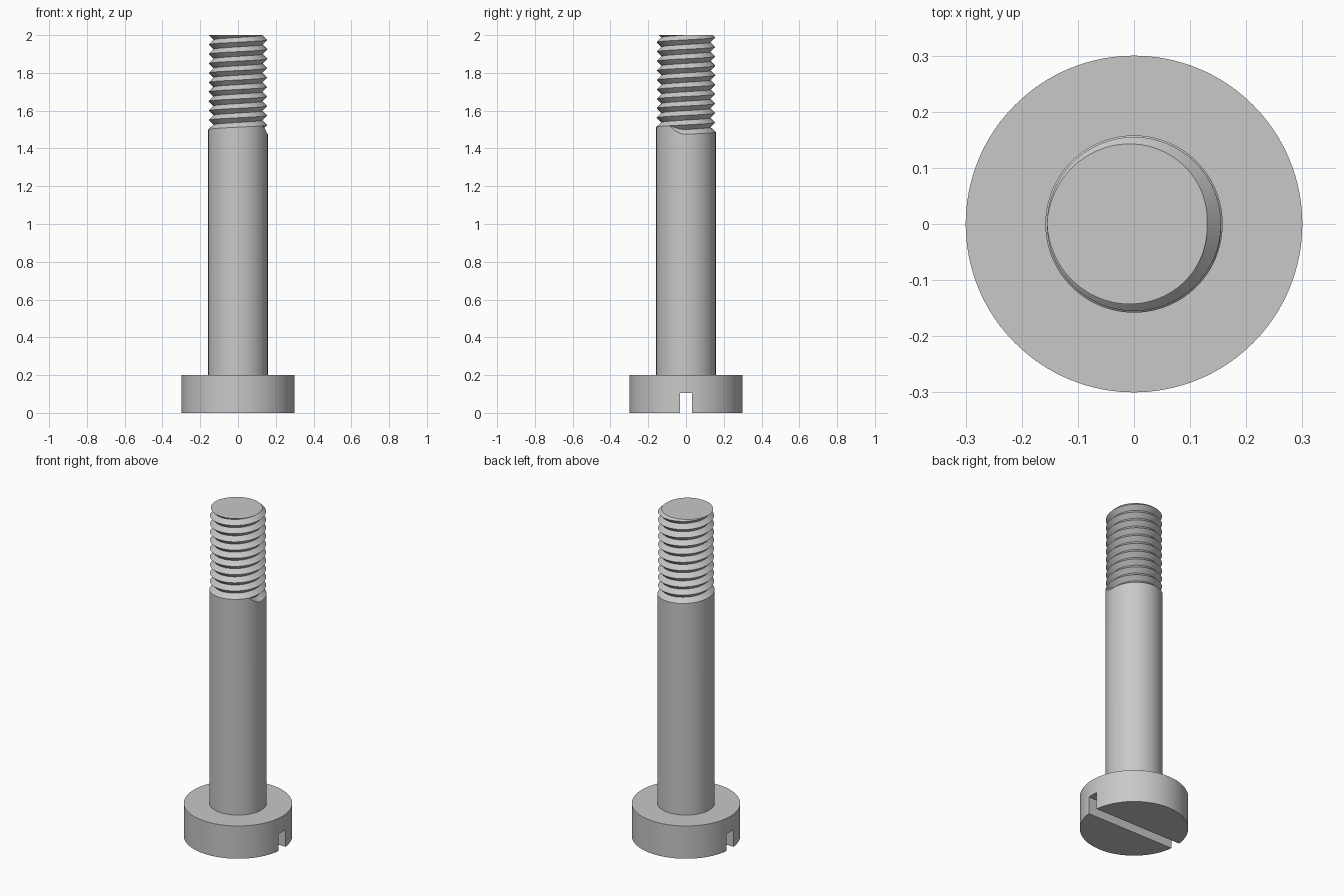
import bpy, bmesh, math

cube = bpy.data.objects.get("Cube")
if cube:
    bpy.data.objects.remove(cube, do_unlink=True)

SEG = 96            # columns around the shank
RUNOUT = 9          # columns in which the groove fades in
PITCH = 0.05
SHANK_R, CREST_R, ROOT_R = 0.158, 0.155, 0.13
THREAD_Z = 1.475    # lower edge of the groove where it reaches full depth
TOP = 2.0

steel = bpy.data.materials.new("grey_steel")
steel.use_nodes = True
grey = (0.58, 0.58, 0.58, 1)
steel.diffuse_color = grey
steel.node_tree.nodes["Principled BSDF"].inputs["Base Color"].default_value = grey


def finish(obj):
    obj.data.materials.clear()
    obj.data.materials.append(steel)
    bpy.ops.object.select_all(action='DESELECT')
    obj.select_set(True)
    bpy.context.view_layer.objects.active = obj
    bpy.ops.object.shade_smooth_by_angle(angle=math.radians(30))


# Head with a screwdriver slot cut across its underside
bpy.ops.mesh.primitive_cylinder_add(vertices=128, radius=0.3, depth=0.2, location=(0, 0, 0.1))
head = bpy.context.object
head.name = "head"
bpy.ops.mesh.primitive_cube_add(size=1, location=(0, 0, 0))
cutter = bpy.context.object
cutter.name = "slot_cutter"
cutter.scale = (1, 0.066, 0.21)
cutter.hide_render = True
bpy.context.view_layer.update()
cut = head.modifiers.new("slot", 'BOOLEAN')
cut.operation = 'DIFFERENCE'
cut.solver = 'EXACT'
cut.object = cutter
bpy.context.view_layer.objects.active = head
bpy.ops.object.modifier_apply(modifier=cut.name)
bpy.data.objects.remove(cutter, do_unlink=True)
finish(head)

# Shank with a right-handed V thread, built as one helical strip
bm = bmesh.new()


def point(i, r, z):
    a = math.tau * i / SEG
    return bm.verts.new((r * math.cos(a), r * math.sin(a), z))


def crest_radius(i):
    t = min(max((i - SEG + RUNOUT) / RUNOUT, 0), 1)
    return SHANK_R + (CREST_R - SHANK_R) * t


crest, root, base = {}, {}, {}
last = 13 * SEG
for i in range(-RUNOUT, last + 1):
    fade = math.sin(min((i + RUNOUT) / RUNOUT, 1) * math.pi / 2)
    upper = THREAD_Z + PITCH * (i / SEG + 1)
    outer = crest_radius(i + SEG)
    crest[i] = point(i, crest_radius(i), upper - PITCH * fade)
    root[i] = point(i, outer + (ROOT_R - outer) * fade, upper - PITCH / 2 * fade)

# Plain shank wall, reaching slightly into the head
for i in range(-RUNOUT, SEG - RUNOUT + 1):
    base[i] = point(i, SHANK_R, 0.15)
for i in range(-RUNOUT, SEG - RUNOUT):
    bm.faces.new((base[i], base[i + 1], crest[i + 1], crest[i]))

# Lower and upper flanks of the groove
for i in range(-RUNOUT, last - SEG):
    bm.faces.new((crest[i], crest[i + 1], root[i + 1], root[i]))
    bm.faces.new((root[i], root[i + 1], crest[i + 1 + SEG], crest[i + SEG]))

# Weld, trim flat at the tip and close both ends
bmesh.ops.remove_doubles(bm, verts=bm.verts[:], dist=1e-5)
bmesh.ops.bisect_plane(bm, geom=bm.verts[:] + bm.edges[:] + bm.faces[:], dist=1e-6,
                       plane_co=(0, 0, TOP), plane_no=(0, 0, 1), clear_outer=True)
bmesh.ops.delete(bm, geom=[v for v in bm.verts if not v.link_faces], context='VERTS')
bmesh.ops.holes_fill(bm, edges=[e for e in bm.edges if e.is_boundary], sides=0)
bmesh.ops.recalc_face_normals(bm, faces=bm.faces[:])

mesh = bpy.data.meshes.new("threaded_shank")
bm.to_mesh(mesh)
bm.free()
shank = bpy.data.objects.new("threaded_shank", mesh)
bpy.context.collection.objects.link(shank)
finish(shank)
